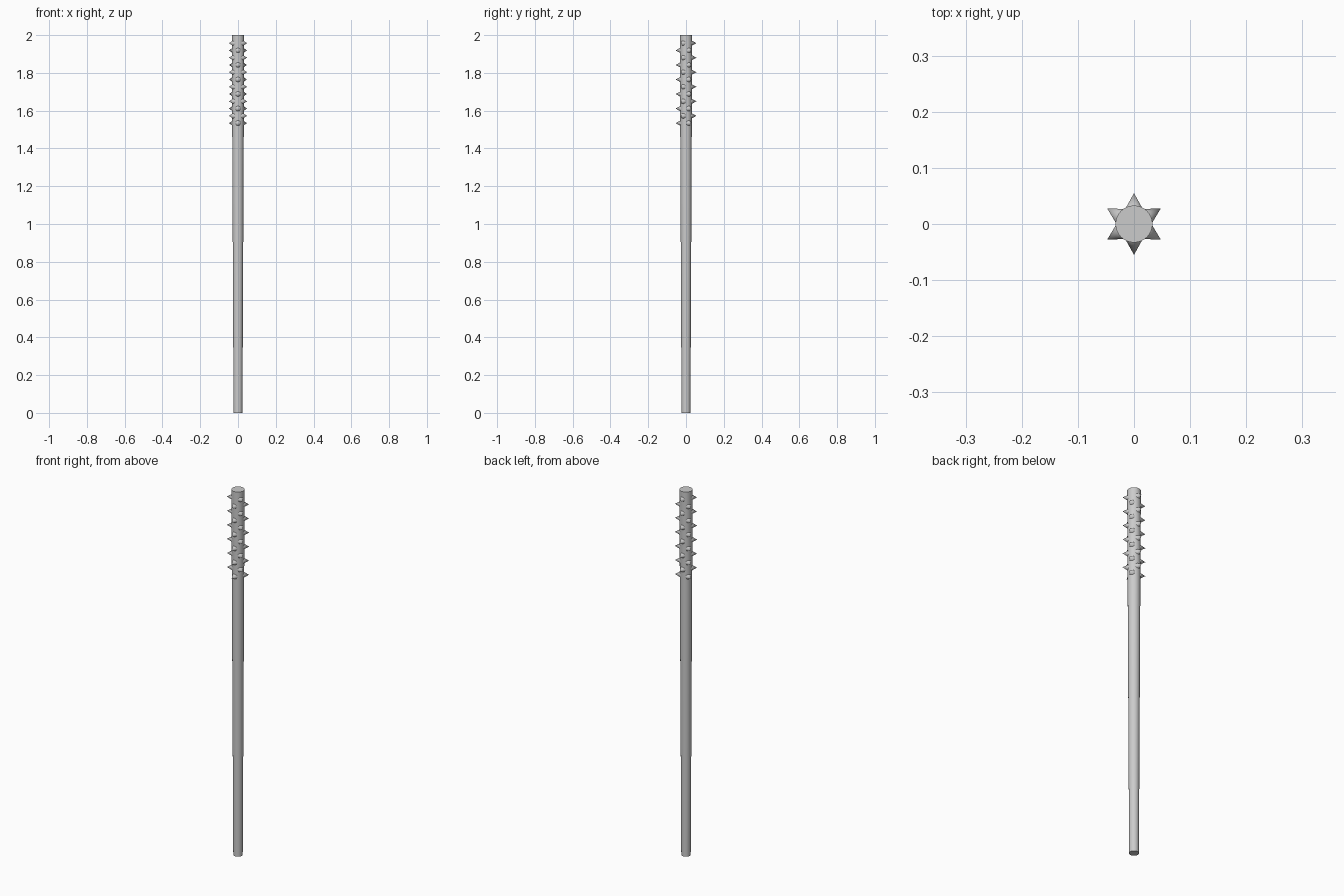
import bpy, math
from mathutils import Vector

if "Cube" in bpy.data.objects:
    bpy.data.objects.remove(bpy.data.objects["Cube"])

# Tapered shaft
bpy.ops.mesh.primitive_cone_add(vertices=32, radius1=0.0235, radius2=0.033, depth=2, location=(0, 0, 1))
shaft = bpy.context.object
shaft.name = "shaft"
bpy.ops.object.shade_smooth_by_angle(angle=math.radians(40))


def spike(name, angle, z):
    """Cone pointing outward, base sunk into the shaft, tip at radius 0.055."""
    base, tip = 0.027, 0.055
    out = Vector((math.cos(angle), math.sin(angle), 0))
    bpy.ops.mesh.primitive_cone_add(
        vertices=16, radius1=0.0155, radius2=0, depth=tip - base,
        location=out * (base + tip) / 2 + Vector((0, 0, z)),
        rotation=out.to_track_quat('Z', 'Y').to_euler())
    bpy.context.object.name = name
    bpy.ops.object.shade_smooth_by_angle(angle=math.radians(40))


# Twelve rings of three spikes, every other ring turned by 60 degrees
for ring in range(12):
    z = 1.534 + ring * 0.0385
    start = -90 if ring % 2 == 0 else 90
    for k in range(3):
        spike(f"spike_{ring + 1}_{k + 1}", math.radians(start + 120 * k), z)
